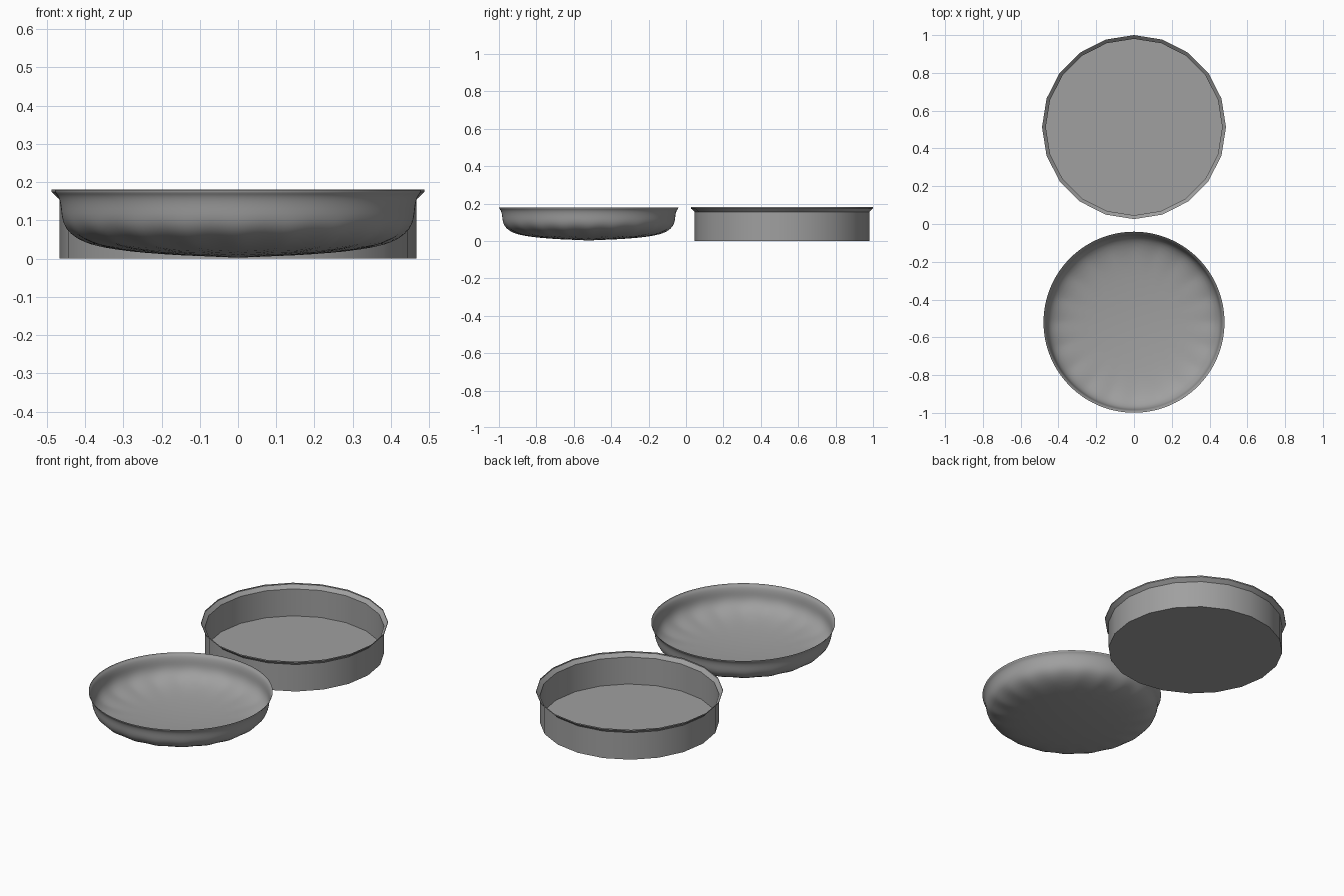
import bpy, bmesh, math

cube = bpy.data.objects.get("Cube")
if cube:
    bpy.data.objects.remove(cube, do_unlink=True)

# One grey metal for both pans
metal = bpy.data.materials.new("grey_metal")
metal.use_nodes = True
GREY = (0.35, 0.35, 0.35, 1)
metal.diffuse_color = GREY
bsdf = next(n for n in metal.node_tree.nodes if n.type == 'BSDF_PRINCIPLED')
bsdf.inputs["Base Color"].default_value = GREY

SIDES = 20
# Radius and height: floor edge, top of wall, flared rim, lip
PROFILE = [(0.467, 0), (0.467, 0.155), (0.487, 0.174), (0.487, 0.181)]


def make_pan(name, y, z=0, levels=0):
    """Thin open pan: a floor polygon with rings of wall and rim above it."""
    bm = bmesh.new()
    rings = []
    for r, h in PROFILE:
        ring = []
        for i in range(SIDES):
            a = math.tau * i / SIDES
            ring.append(bm.verts.new((r * math.cos(a), r * math.sin(a), h)))
        rings.append(ring)
    bm.faces.new(list(reversed(rings[0])))
    for low, high in zip(rings, rings[1:]):
        for i in range(SIDES):
            j = (i + 1) % SIDES
            bm.faces.new((low[i], low[j], high[j], high[i]))
    mesh = bpy.data.meshes.new(name)
    bm.to_mesh(mesh)
    bm.free()
    mesh.materials.append(metal)
    pan = bpy.data.objects.new(name, mesh)
    pan.location = (0, y, z)
    bpy.context.collection.objects.link(pan)
    bpy.ops.object.select_all(action='DESELECT')
    pan.select_set(True)
    bpy.context.view_layer.objects.active = pan
    if levels:
        bpy.ops.object.shade_smooth()
        sub = pan.modifiers.new("rounding", 'SUBSURF')
        sub.levels = sub.render_levels = levels
    else:
        bpy.ops.object.shade_smooth_by_angle(angle=math.radians(30))
    return pan


# Straight-sided pan at the back, rounded pan at the front
make_pan("straight_pan", 0.513)
make_pan("rounded_pan", -0.52, z=-0.002, levels=3)
